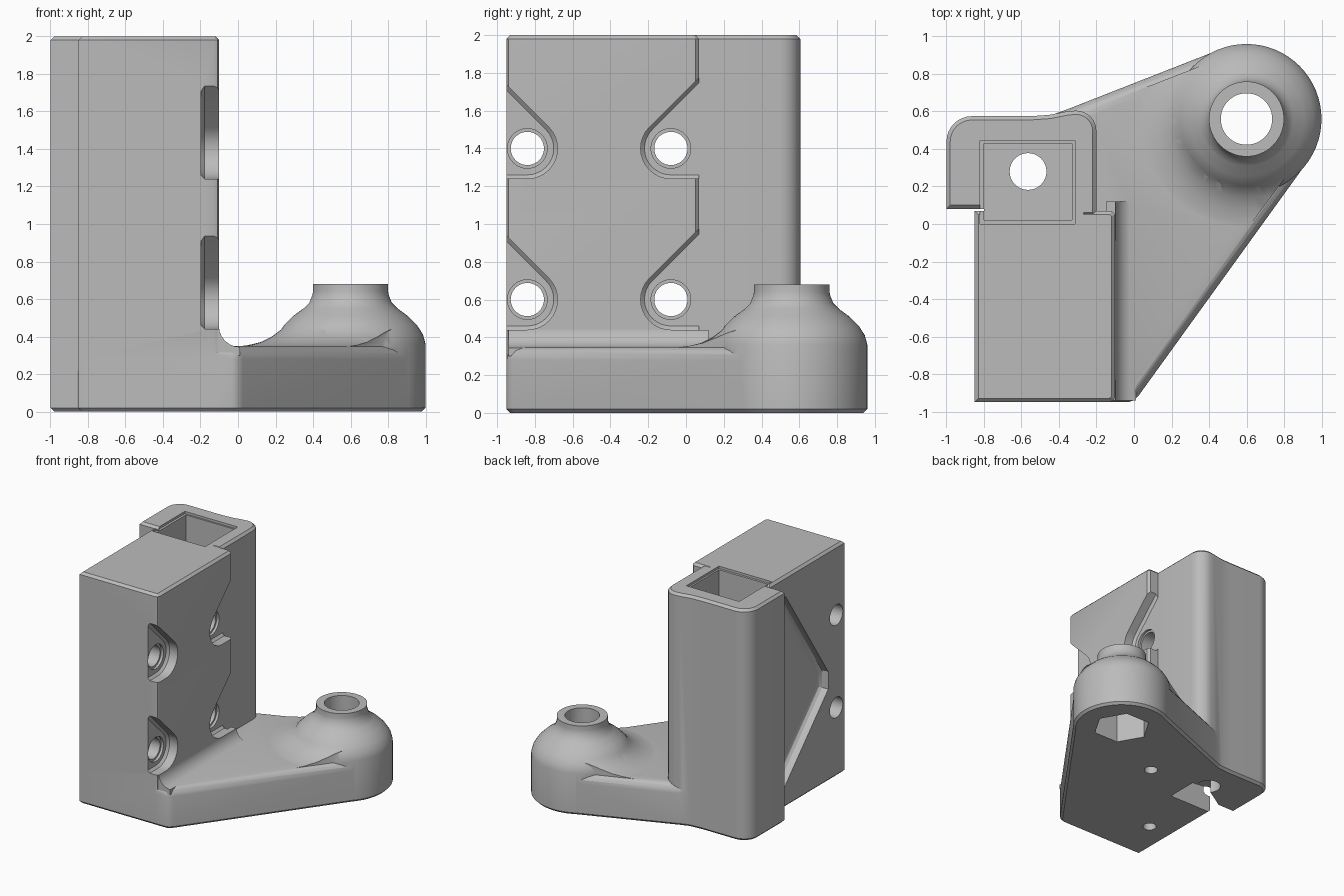
import bpy, bmesh
from math import sin, cos, radians, pi
from mathutils import Vector

old = bpy.data.objects.get("Cube")
if old:
    bpy.data.objects.remove(old)

grey = bpy.data.materials.new("plain_grey")
grey.use_nodes = True
grey.diffuse_color = (0.5, 0.5, 0.5, 1)
grey.node_tree.nodes["Principled BSDF"].inputs["Base Color"].default_value = (0.5, 0.5, 0.5, 1)


def finish(name, bm):
    bmesh.ops.recalc_face_normals(bm, faces=bm.faces[:])
    mesh = bpy.data.meshes.new(name)
    bm.to_mesh(mesh)
    bm.free()
    mesh.materials.append(grey)
    obj = bpy.data.objects.new(name, mesh)
    bpy.context.collection.objects.link(obj)
    return obj


def prism(name, pts, axis, lo, hi, low_bevel=0, high_bevel=0, segments=1):
    """Extrude a 2D outline along an axis and bevel the rim of either end."""
    place = {"x": lambda p, h: (h, p[0], p[1]),
             "y": lambda p, h: (p[0], h, p[1]),
             "z": lambda p, h: (p[0], p[1], h)}[axis]
    k = "xyz".index(axis)
    bm = bmesh.new()
    a = [bm.verts.new(place(p, lo)) for p in pts]
    b = [bm.verts.new(place(p, hi)) for p in pts]
    bm.faces.new(a)
    bm.faces.new(b)
    for i in range(len(pts)):
        j = (i + 1) % len(pts)
        bm.faces.new((a[i], a[j], b[j], b[i]))
    bmesh.ops.recalc_face_normals(bm, faces=bm.faces[:])
    for h, w in ((lo, low_bevel), (hi, high_bevel)):
        if w:
            rim = [e for e in bm.edges if all(abs(v.co[k] - h) < 1e-5 for v in e.verts)]
            bmesh.ops.bevel(bm, geom=rim, offset=w, segments=segments if w > 0.03 else 1,
                            profile=0.5, affect="EDGES")
    return finish(name, bm)


def arc(cx, cy, r, start, end, n):
    return [(cx + r * cos(radians(start + (end - start) * i / n)),
             cy + r * sin(radians(start + (end - start) * i / n))) for i in range(n + 1)]


def circle(cx, cy, r, n=40):
    return arc(cx, cy, r, 0, 360 * (n - 1) / n, n - 1)


def box(x0, x1, y0, y1):
    return [(x0, y0), (x1, y0), (x1, y1), (x0, y1)]


def lathe(name, profile, cx, cy):
    bm = bmesh.new()
    verts = [bm.verts.new((cx + r, cy, z)) for r, z in profile]
    edges = [bm.edges.new(p) for p in zip(verts, verts[1:])]
    bmesh.ops.spin(bm, geom=verts + edges, cent=(cx, cy, 0), axis=(0, 0, 1),
                   angle=2 * pi, steps=64)
    bmesh.ops.remove_doubles(bm, verts=bm.verts[:], dist=1e-4)
    return finish(name, bm)


def combine(target, tool, operation):
    mod = target.modifiers.new(operation.lower(), "BOOLEAN")
    mod.operation, mod.solver, mod.object = operation, "EXACT", tool
    with bpy.context.temp_override(object=target, active_object=target):
        bpy.ops.object.modifier_apply(modifier=mod.name)
    bpy.data.objects.remove(tool)


BOSS = (0.6, 0.56)


def foot_outline(inset=0):
    """Foot plate outline: straight tangents running to the round boss."""
    return ([(-0.84, -0.95 + inset), (-0.03 - inset, -0.95 + inset),
             (0.0 - inset, -0.94 + inset), (0.025 - inset, -0.915 + inset)]
            + arc(*BOSS, 0.397 - inset, -36, 111, 36)
            + [(-0.36, 0.61 - inset), (-0.5, 0.56 - inset), (-0.6, 0.3), (-0.84, 0)])


# Upright block with softened front right corner
body = prism("bracket_body", [(-0.85, -0.95), (-0.13, -0.95), (-0.109, -0.941), (-0.1, -0.92),
                              (-0.1, 0.05), (-0.12, 0.07), (-0.85, 0.07)],
             "z", 0, 2, 0.02, 0.02)

# Rear column
column = prism("column", [(-1, 0.08), (-0.8, 0.08), (-0.8, 0.01), (-0.25, 0.01), (-0.25, 0.04),
                          (-0.2, 0.04)]
               + arc(-0.31, 0.495, 0.11, 0, 90, 6)
               + [(-0.36, 0.6), (-0.45, 0.582), (-0.55, 0.575)]
               + arc(-0.865, 0.44, 0.135, 90, 180, 8), "z", 0, 2, 0.02, 0.02)

# Foot plate, boss dome and its flare
foot = prism("foot_plate", foot_outline(), "z", 0, 0.35, 0.02, 0.07, 4)
dome = lathe("boss_dome", [(0, 0), (0.38, 0), (0.4, 0.02), (0.4, 0.36), (0.387, 0.41),
                           (0.355, 0.46), (0.305, 0.51), (0.25, 0.55), (0.22, 0.58),
                           (0.204, 0.62), (0.2, 0.64), (0.2, 0.68), (0, 0.68)], *BOSS)
flare = lathe("boss_flare", [(0, 0.1), (0.62, 0.1), (0.62, 0.345), (0.55, 0.353), (0.48, 0.37),
                             (0.42, 0.4), (0.36, 0.445), (0, 0.445)], *BOSS)
combine(flare, prism("flare_trim", foot_outline(0.045), "z", 0.05, 0.6), "INTERSECT")

# Fillet between block and foot
fillet = prism("foot_fillet", [(-0.15, 0.3), (-0.15, 0.46)]
               + arc(0.01, 0.456, 0.112, 180, 270, 6) + [(0.01, 0.3)], "y", -0.94, 0.12)

for part in (column, foot, dome, flare, fillet):
    combine(body, part, "UNION")

cutters = []

# Flared recesses on the right face with bolt holes through the block
for z in (1.4, 0.6):
    for y, side, edge in ((-0.84, 1, -1.05), (-0.08, -1, 0.2)):
        d = 0.16 * sin(pi / 4)
        shape = [(y + side * u, z + v) for u, v in arc(0, 0, 0.16, 45, -90, 12)]
        shape += [(edge, z - 0.16), (edge, z + d + abs(edge - y - side * d))]
        cutters.append(prism("recess_cut", shape, "x", -0.198, 0.02, 0.02))
        cutters.append(prism("counterbore_cut", circle(y, z, 0.105), "x", -0.22, -0.15))
        cutters.append(prism("bolt_cut", circle(y, z, 0.088), "x", -0.95, -0.15))

# Shallow tapered recess on the left face
cutters.append(prism("left_recess_cut", [(-0.73, 0.95), (-0.73, 0.8), (-0.1, 0.15), (-0.02, 0.15),
                                         (-0.02, 1.85), (-0.15, 1.82)],
                     "x", -0.95, -0.77, 0, 0.05, 3))

# Square socket in the column, its rim, and the hole beneath
cutters.append(prism("socket_cut", box(-0.8, -0.33, 0.02, 0.43), "z", 0.5, 2.1))
cutters.append(prism("socket_rim_cut", box(-0.82, -0.315, 0.0, 0.445), "z", 1.98, 2.1))
cutters.append(prism("socket_hole_cut", circle(-0.565, 0.28, 0.098), "z", -0.1, 0.7))

# Underside slot and blind screw holes
cutters.append(prism("slot_cut", [(-1.1, -0.04), (-0.43, -0.04), (-0.43, 0.24), (-0.6, 0.24),
                                  (-0.86, 0.078), (-1.1, 0.078)], "z", -0.1, 0.22))
for x, y in ((-0.03, 0.18), (-0.62, -0.54)):
    cutters.append(prism("screw_cut", circle(x, y, 0.055, 24), "z", -0.1, 0.22))

# Boss bore and hexagonal nut pocket
cutters.append(prism("bore_cut", circle(*BOSS, 0.137, 48), "z", -0.1, 0.8))
cutters.append(prism("nut_cut", circle(*BOSS, 0.235, 6), "z", -0.1, 0.26))

for tool in cutters:
    combine(body, tool, "DIFFERENCE")

# Smooth curves, keep sharp edges
bpy.ops.object.select_all(action="DESELECT")
body.select_set(True)
bpy.context.view_layer.objects.active = body
bpy.ops.object.shade_smooth_by_angle(angle=radians(30))
